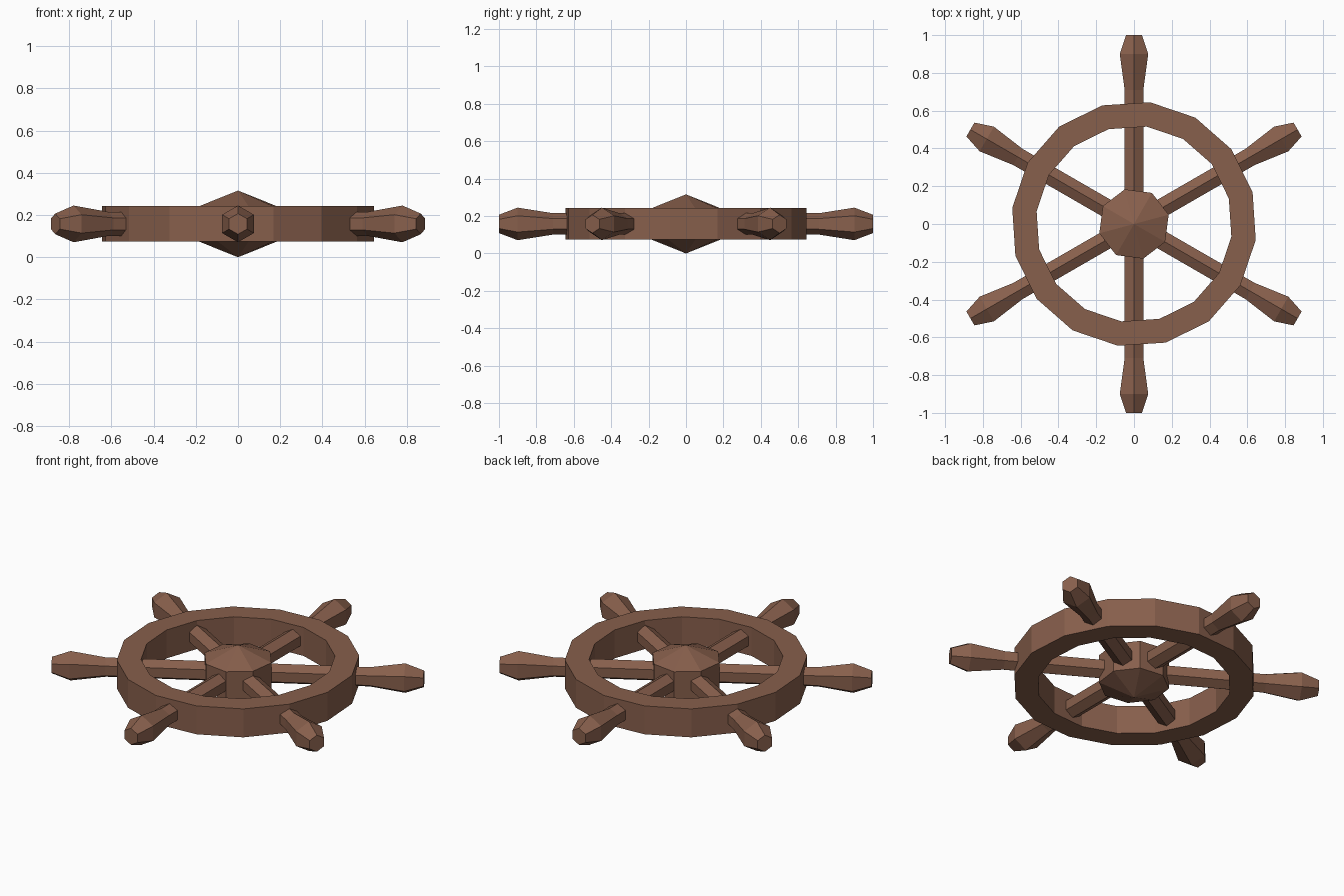
import bpy, bmesh, math
from mathutils import Matrix, Vector

if "Cube" in bpy.data.objects:
    bpy.data.objects.remove(bpy.data.objects["Cube"])

ZC = 0.158          # mid height of the wheel
OFFSET = math.radians(15)

wood = bpy.data.materials.new("brown_wood")
wood.diffuse_color = (0.245, 0.115, 0.072, 1)
wood.use_nodes = True
wood.node_tree.nodes["Principled BSDF"].inputs["Base Color"].default_value = wood.diffuse_color


def lathe(name, profile, sides, offset, closed, matrix):
    """Revolve (radius, height) points round local z; radius 0 makes a point."""
    bm = bmesh.new()
    rings = []
    for r, h in profile:
        if r == 0:
            rings.append([bm.verts.new((0, 0, h))] * sides)
        else:
            rings.append([bm.verts.new((r * math.cos(offset + i * math.tau / sides),
                                        r * math.sin(offset + i * math.tau / sides), h))
                          for i in range(sides)])
    pairs = list(zip(rings, rings[1:]))
    if closed:
        pairs.append((rings[-1], rings[0]))
    for a, b in pairs:
        for i in range(sides):
            j = (i + 1) % sides
            bm.faces.new(list(dict.fromkeys((a[i], a[j], b[j], b[i]))))
    if not closed:
        for ring in (rings[0], rings[-1]):
            if len(set(ring)) > 2:
                bm.faces.new(ring)
    bmesh.ops.recalc_face_normals(bm, faces=bm.faces)
    bm.transform(matrix)
    mesh = bpy.data.meshes.new(name)
    bm.to_mesh(mesh)
    bm.free()
    mesh.materials.append(wood)
    obj = bpy.data.objects.new(name, mesh)
    bpy.context.collection.objects.link(obj)
    return obj


centre = Matrix.Translation((0, 0, ZC))

# Rim: 16-sided band with a rectangular section
lathe("rim", [(0.65, -0.084), (0.65, 0.084), (0.52, 0.084), (0.52, -0.084)],
      16, OFFSET, True, centre)

# Hub: octagonal drum with shallow pointed caps
lathe("hub", [(0, -0.158), (0.19, -0.084), (0.19, 0.084), (0, 0.158)],
      8, OFFSET, False, centre)

# Spokes with flared hexagonal handles, one ridge pointing up
handle = [(0.057, 0.1), (0.057, 0.71), (0.087, 0.9), (0.049, 1.0)]
lay_down = Matrix.Rotation(math.pi / 2, 4, 'Y')   # local z -> +x, local x -> -z
for k in range(6):
    turn = Matrix.Rotation(math.radians(30 + 60 * k), 4, 'Z')
    lathe(f"spoke_{k + 1}", handle, 6, 0, False, centre @ turn @ lay_down)
